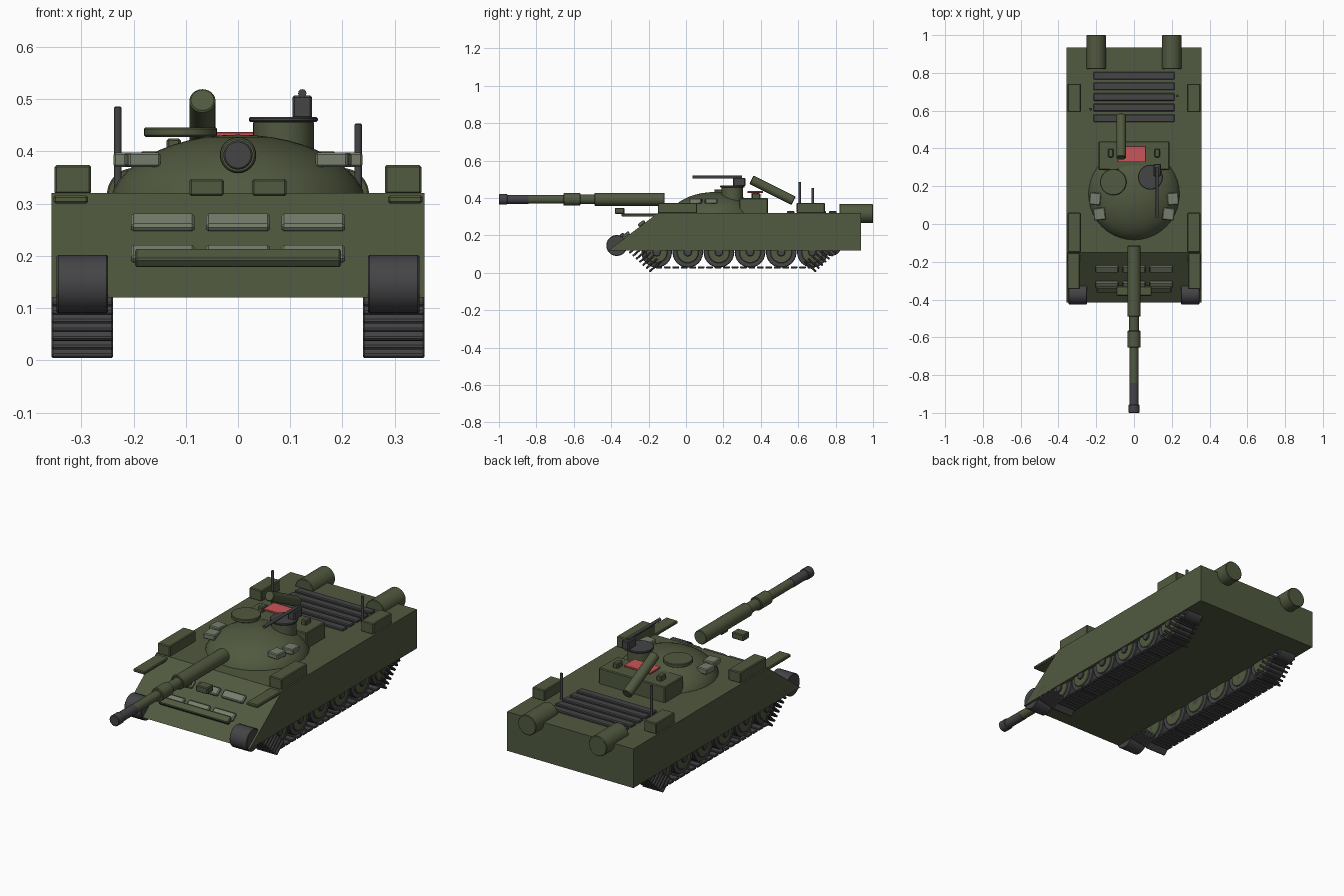
import bpy, bmesh, math
from mathutils import Vector, Matrix

if "Cube" in bpy.data.objects:
    bpy.data.objects.remove(bpy.data.objects["Cube"])


def material(name, rgb):
    m = bpy.data.materials.new(name)
    m.use_nodes = True
    color = (*rgb, 1)
    m.diffuse_color = color
    bsdf = m.node_tree.nodes["Principled BSDF"]
    bsdf.inputs["Base Color"].default_value = color
    bsdf.inputs["Roughness"].default_value = 0.8
    return m


GREEN = material("olive green", (0.082, 0.1, 0.05))
DARK = material("dark grey", (0.058, 0.058, 0.062))
PALE = material("pale grey green", (0.18, 0.21, 0.15))
RED = material("red", (0.58, 0.09, 0.1))


def finish(name, bm, mat, smooth=True):
    mesh = bpy.data.meshes.new(name)
    bmesh.ops.recalc_face_normals(bm, faces=bm.faces)
    bm.to_mesh(mesh)
    bm.free()
    mesh.materials.append(mat)
    ob = bpy.data.objects.new(name, mesh)
    bpy.context.collection.objects.link(ob)
    if smooth:
        bpy.ops.object.select_all(action="DESELECT")
        ob.select_set(True)
        bpy.context.view_layer.objects.active = ob
        bpy.ops.object.shade_smooth_by_angle(angle=math.radians(35))
    return ob


def box(name, center, size, mat, tilt=0, turn=0, bevel=0.004):
    """Bevelled box; tilt is about x, turn is about z."""
    bm = bmesh.new()
    bmesh.ops.create_cube(bm, size=1)
    bmesh.ops.scale(bm, vec=size, verts=bm.verts)
    if bevel:
        bmesh.ops.bevel(bm, geom=bm.edges[:], offset=bevel, segments=1, affect="EDGES")
    rot = Matrix.Rotation(turn, 4, "Z") @ Matrix.Rotation(tilt, 4, "X")
    bmesh.ops.transform(bm, matrix=Matrix.Translation(center) @ rot, verts=bm.verts)
    return finish(name, bm, mat, smooth=False)


def tube(name, start, end, r, mat, sides=24, bevel=0.003):
    """Capped cylinder between two points."""
    a, b = Vector(start), Vector(end)
    bm = bmesh.new()
    bmesh.ops.create_cone(bm, cap_ends=True, segments=sides, radius1=r, radius2=r,
                          depth=(b - a).length)
    if bevel:
        rims = [e for e in bm.edges if abs(e.verts[0].co.z - e.verts[1].co.z) < 1e-5]
        bmesh.ops.bevel(bm, geom=rims, offset=bevel, segments=1, affect="EDGES")
    rot = (b - a).to_track_quat("Z", "Y").to_matrix().to_4x4()
    bmesh.ops.transform(bm, matrix=Matrix.Translation((a + b) / 2) @ rot, verts=bm.verts)
    return finish(name, bm, mat)


def ball(name, center, radii, mat):
    bm = bmesh.new()
    bmesh.ops.create_uvsphere(bm, u_segments=40, v_segments=24, radius=1)
    bmesh.ops.scale(bm, vec=radii, verts=bm.verts)
    bmesh.ops.translate(bm, vec=center, verts=bm.verts)
    return finish(name, bm, mat)


# Hull: side profile extruded across the width
bm = bmesh.new()
profile = [(-0.415, 0.12), (0.935, 0.12), (0.935, 0.32), (-0.15, 0.32)]
face = bm.faces.new([bm.verts.new((-0.357, y, z)) for y, z in profile])
out = bmesh.ops.extrude_face_region(bm, geom=[face])
bmesh.ops.translate(bm, vec=(0.714, 0, 0),
                    verts=[v for v in out["geom"] if isinstance(v, bmesh.types.BMVert)])
finish("hull", bm, GREEN, smooth=False)

# Running gear and tracks on both sides
for side, s in (("right", -1), ("left", 1)):
    for i in range(6):
        y = -0.157 + 0.1665 * i
        tube(f"{side}_tyre_{i}", (s * 0.25, y, 0.11), (s * 0.34, y, 0.11), 0.082, DARK)
        tube(f"{side}_wheel_disc_{i}", (s * 0.245, y, 0.11), (s * 0.346, y, 0.11), 0.058, GREEN)
        tube(f"{side}_hub_{i}", (s * 0.245, y, 0.11), (s * 0.353, y, 0.11), 0.022, DARK, 16)
    for part, y in (("idler", -0.37), ("sprocket", 0.775)):
        tube(f"{side}_{part}", (s * 0.249, y, 0.146), (s * 0.347, y, 0.146), 0.056, DARK)
    for i in range(19):
        box(f"{side}_track_link_{i}", (s * 0.298, -0.145 + 0.0452 * i, 0.029),
            (0.118, 0.036, 0.012), DARK, bevel=0.003)
    # Splayed links climbing at each end
    for i in range(8):
        for end, y, d in (("front", -0.165, -1), ("rear", 0.665, 1)):
            box(f"{side}_{end}_link_{i}", (s * 0.298, y + d * 0.018 * i, 0.033 + 0.0165 * i),
                (0.118, 0.08, 0.011), DARK, tilt=-d * 0.72, bevel=0.003)

    # Side stowage, fender plates, drums
    box(f"{side}_front_bin", (s * 0.316, -0.045, 0.346), (0.07, 0.21, 0.056), GREEN)
    box(f"{side}_rear_bin", (s * 0.316, 0.667, 0.346), (0.07, 0.15, 0.056), GREEN)
    box(f"{side}_fender_plate", (s * 0.32, -0.2, 0.308), (0.066, 0.29, 0.016), GREEN)
    tube(f"{side}_fuel_drum", (s * 0.2, 0.82, 0.317), (s * 0.2, 1, 0.317), 0.051, GREEN, 32)
    box(f"{side}_headlight", (s * 0.06, -0.355, 0.331), (0.066, 0.05, 0.033), GREEN)

    # Armour blocks on the turret flanks
    box(f"{side}_turret_block_rear", (s * 0.206, 0.133, 0.384), (0.06, 0.065, 0.028), PALE,
        turn=s * 0.08)
    box(f"{side}_turret_block_front", (s * 0.183, 0.053, 0.384), (0.062, 0.065, 0.028), PALE,
        turn=-s * 0.12)
    box(f"{side}_stowage_post", (s * 0.123, 0.375, 0.41), (0.027, 0.045, 0.03), GREEN)

# Glacis plates and splash bar
slope = math.atan2(0.2, 0.265)
for row, y, z in (("upper", -0.238, 0.264), ("lower", -0.32, 0.204)):
    for i in (-1, 0, 1):
        box(f"{row}_glacis_plate_{i + 1}", (i * 0.144, y, z), (0.122, 0.042, 0.018), PALE,
            tilt=slope, bevel=0.005)
box("splash_bar", (0, -0.345, 0.196), (0.395, 0.036, 0.022), GREEN, tilt=slope)

# Engine deck slats
for i in range(5):
    box(f"engine_slat_{i}", (0, 0.56 + 0.0563 * i, 0.322), (0.43, 0.041, 0.016), DARK)

# Turret dome, rear stowage box and red panel
ball("turret_dome", (0, 0.157, 0.29), (0.247, 0.247, 0.142), GREEN)
box("turret_rear_box", (0, 0.362, 0.358), (0.374, 0.152, 0.084), GREEN)
box("red_panel", (-0.012, 0.37, 0.432), (0.15, 0.085, 0.01), RED, bevel=0.002)
tube("red_panel_post", (-0.012, 0.37, 0.39), (-0.012, 0.37, 0.43), 0.02, GREEN)

# Hatches
tube("right_hatch", (-0.11, 0.222, 0.428), (-0.11, 0.222, 0.446), 0.07, GREEN, 32)
tube("cupola", (0.087, 0.248, 0.37), (0.087, 0.248, 0.458), 0.058, GREEN, 32)
tube("cupola_lid", (0.087, 0.248, 0.456), (0.087, 0.248, 0.466), 0.066, DARK, 32)

# Roof machine gun
box("roof_gun_body", (0.123, 0.285, 0.485), (0.038, 0.066, 0.044), DARK)
tube("roof_gun_barrel", (0.123, 0.035, 0.511), (0.123, 0.3, 0.511), 0.008, DARK, 12, 0)

# Tilted snorkel tube
tube("snorkel", (-0.068, 0.35, 0.498), (-0.068, 0.575, 0.385), 0.025, GREEN)

# Whip antennas
tube("right_antenna", (-0.23, 0.608, 0.32), (-0.23, 0.608, 0.486), 0.007, DARK, 12, 0.002)
tube("left_antenna", (0.23, 0.678, 0.32), (0.23, 0.678, 0.453), 0.007, DARK, 12, 0.002)

# Main gun: sections from muzzle to breech
sections = [("muzzle", -1, -0.955, 0.028, DARK), ("muzzle_sleeve", -0.96, -0.84, 0.024, DARK),
            ("front_barrel", -0.845, -0.65, 0.023, GREEN),
            ("bore_evacuator", -0.655, -0.565, 0.034, GREEN),
            ("mid_barrel", -0.57, -0.485, 0.026, GREEN),
            ("thermal_sleeve", -0.49, -0.115, 0.035, GREEN)]
for name, y0, y1, r, mat in sections:
    tube("gun_" + name, (0, y0, 0.393), (0, y1, 0.393), r, mat)
